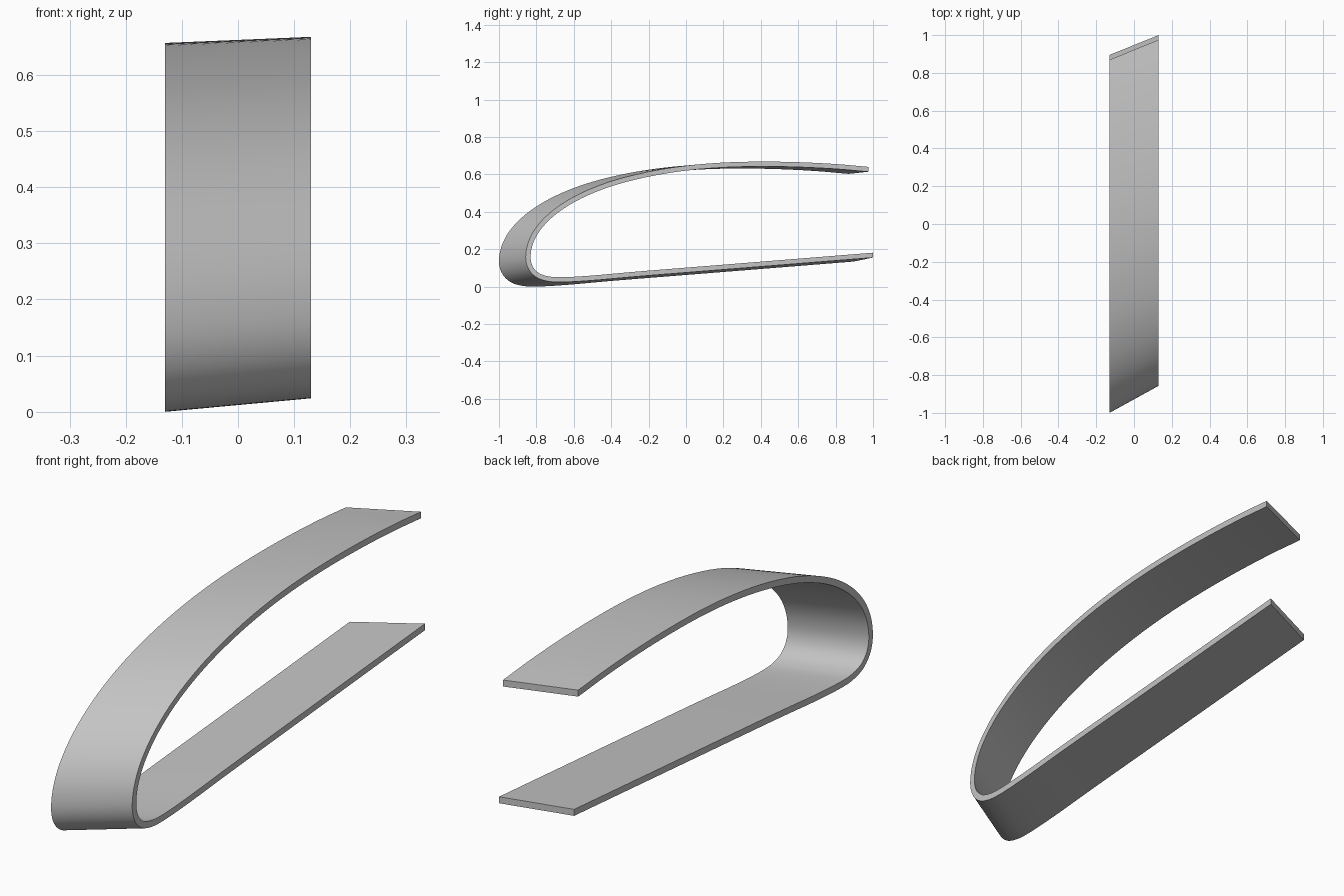
import bpy
import bmesh
from mathutils import Vector

cube = bpy.data.objects.get("Cube")
if cube:
    bpy.data.objects.remove(cube, do_unlink=True)

HALF_WIDTH = 0.13
THICKNESS = 0.026
STEPS = 6

# Outer profile of the +x edge (y, z): upper tip, round the nose, lower tip
PROFILE = [Vector(p) for p in (
    (0.975, 0.64), (0.8, 0.655), (0.6, 0.665), (0.4, 0.668), (0.2, 0.663),
    (0, 0.646), (-0.2, 0.614), (-0.4, 0.563), (-0.57, 0.495), (-0.7, 0.416),
    (-0.79, 0.33), (-0.84, 0.245), (-0.857, 0.16), (-0.842, 0.095),
    (-0.8, 0.05), (-0.74, 0.029), (-0.66, 0.024), (-0.5, 0.033),
    (-0.25, 0.055), (0.2, 0.091), (0.6, 0.123), (1, 0.155))]


def smooth_path(points):
    """Interpolate a smooth curve through the points."""
    pts = [2 * points[0] - points[1], *points, 2 * points[-1] - points[-2]]
    path = []
    for a, b, c, d in zip(pts, pts[1:], pts[2:], pts[3:]):
        for i in range(STEPS):
            t = i / STEPS
            path.append(b + 0.5 * t * (c - a + t * (2 * a - 5 * b + 4 * c - d
                        + t * (3 * (b - c) + d - a))))
    return path + [points[-1]]


def inset_path(path):
    """Offset the curve to the inside, with upright cuts at the tips."""
    inner = []
    last = len(path) - 1
    for i, p in enumerate(path):
        t = (path[min(i + 1, last)] - path[max(i - 1, 0)]).normalized()
        normal = Vector((-t.y, t.x))
        if i in (0, last):
            normal = Vector((0, -1 if i == 0 else 1))
        inner.append(p + normal * THICKNESS)
    return inner


# The -x edge is the same profile, slightly larger and swept forward
outer_left = smooth_path(PROFILE)
outer_right = [(p - Vector((0.123, 0.024))) / 0.98 for p in outer_left]

bm = bmesh.new()
rows = []
for x, outer in ((HALF_WIDTH, outer_left), (-HALF_WIDTH, outer_right)):
    for path in (outer, inset_path(outer)):
        rows.append([bm.verts.new((x, p.x, p.y)) for p in path])

# Rings of four corners along the strip, joined by quads and capped
rings = list(zip(rows[0], rows[1], rows[3], rows[2]))
for a, b in zip(rings, rings[1:]):
    for i in range(4):
        j = (i + 1) % 4
        bm.faces.new((a[i], a[j], b[j], b[i]))
bm.faces.new(rings[0])
bm.faces.new(rings[-1])
bmesh.ops.recalc_face_normals(bm, faces=bm.faces)

mesh = bpy.data.meshes.new("leading_edge_skin")
bm.to_mesh(mesh)
bm.free()
skin = bpy.data.objects.new("leading_edge_skin", mesh)
bpy.context.collection.objects.link(skin)

# Single plain grey
grey = bpy.data.materials.new("light_grey")
grey.use_nodes = True
color = (0.55, 0.55, 0.55, 1)
grey.diffuse_color = color
grey.node_tree.nodes["Principled BSDF"].inputs["Base Color"].default_value = color
mesh.materials.append(grey)

bpy.ops.object.select_all(action='DESELECT')
skin.select_set(True)
bpy.context.view_layer.objects.active = skin
bpy.ops.object.shade_smooth_by_angle()
